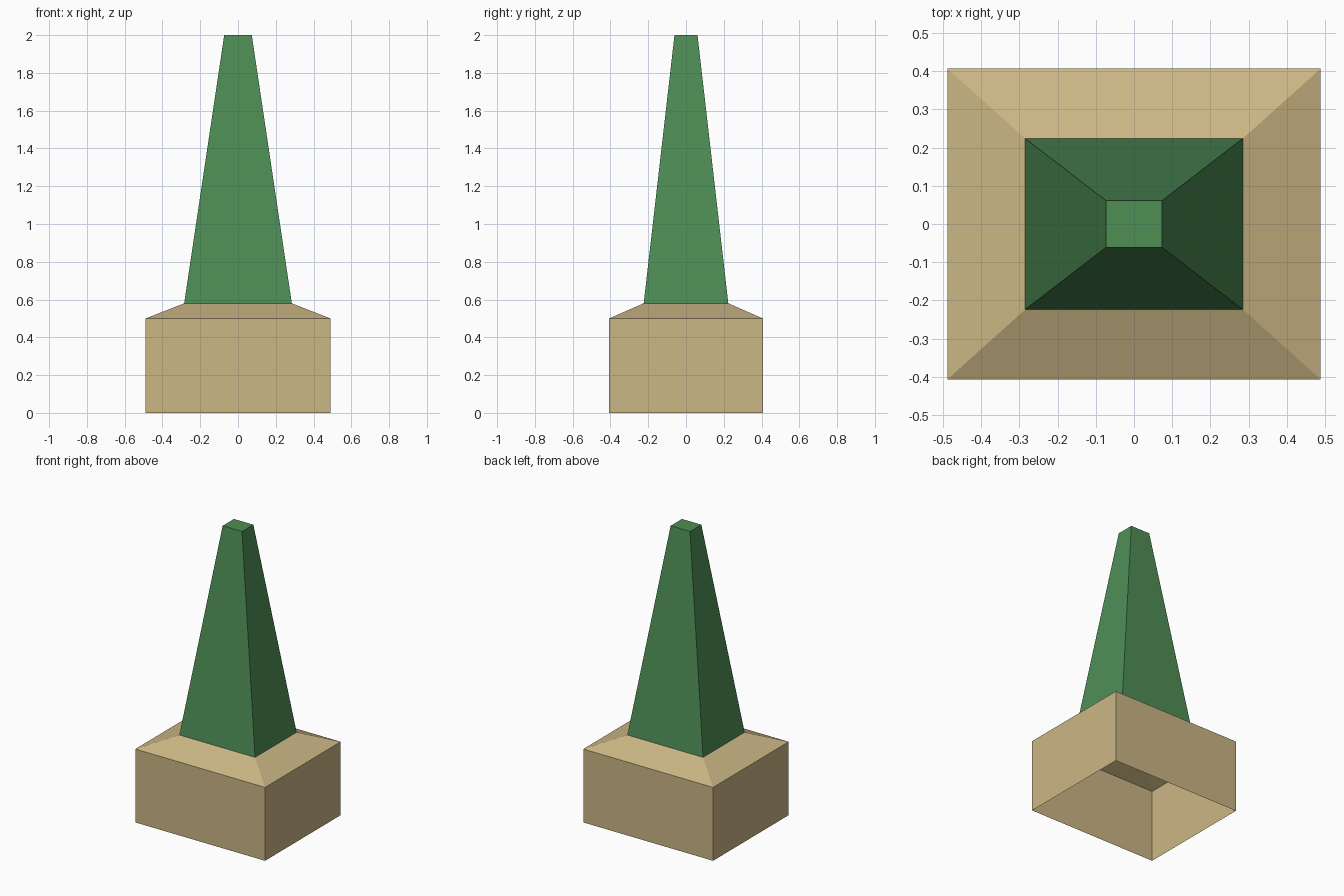
import bpy
import bmesh

cube = bpy.data.objects.get("Cube")
if cube:
    bpy.data.objects.remove(cube, do_unlink=True)


def srgb(*rgb):
    return tuple((c / 255 / 12.92) if c < 11 else ((c / 255 + 0.055) / 1.055) ** 2.4
                 for c in rgb) + (1.0,)


def material(name, colour):
    mat = bpy.data.materials.new(name)
    mat.use_nodes = True
    mat.diffuse_color = colour
    mat.node_tree.nodes["Principled BSDF"].inputs["Base Color"].default_value = colour
    return mat


def loft(name, rings, mat, cap_top=False):
    """Join rectangular rings (half width, half depth, height) with flat walls."""
    bm = bmesh.new()
    loops = [[bm.verts.new((sx * w, sy * d, z))
              for sx, sy in ((-1, -1), (1, -1), (1, 1), (-1, 1))]
             for w, d, z in rings]
    for low, high in zip(loops, loops[1:]):
        for i in range(4):
            j = (i + 1) % 4
            bm.faces.new((low[i], low[j], high[j], high[i]))
    if cap_top:
        bm.faces.new(loops[-1])
    mesh = bpy.data.meshes.new(name)
    bm.to_mesh(mesh)
    bm.free()
    mesh.materials.append(mat)
    obj = bpy.data.objects.new(name, mesh)
    bpy.context.collection.objects.link(obj)
    return obj


tan = material("sand_tan", srgb(203, 183, 133))
green = material("leaf_green", srgb(78, 142, 85))

# Hollow base: upright walls, then a shallow sloped shoulder, open underneath
shoulder = (0.285, 0.224, 0.58)
loft("base", [(0.489, 0.407, 0), (0.489, 0.407, 0.5), shoulder], tan)

# Tapering spire with a flat tip
loft("spire", [shoulder, (0.073, 0.061, 2.0)], green, cap_top=True)
